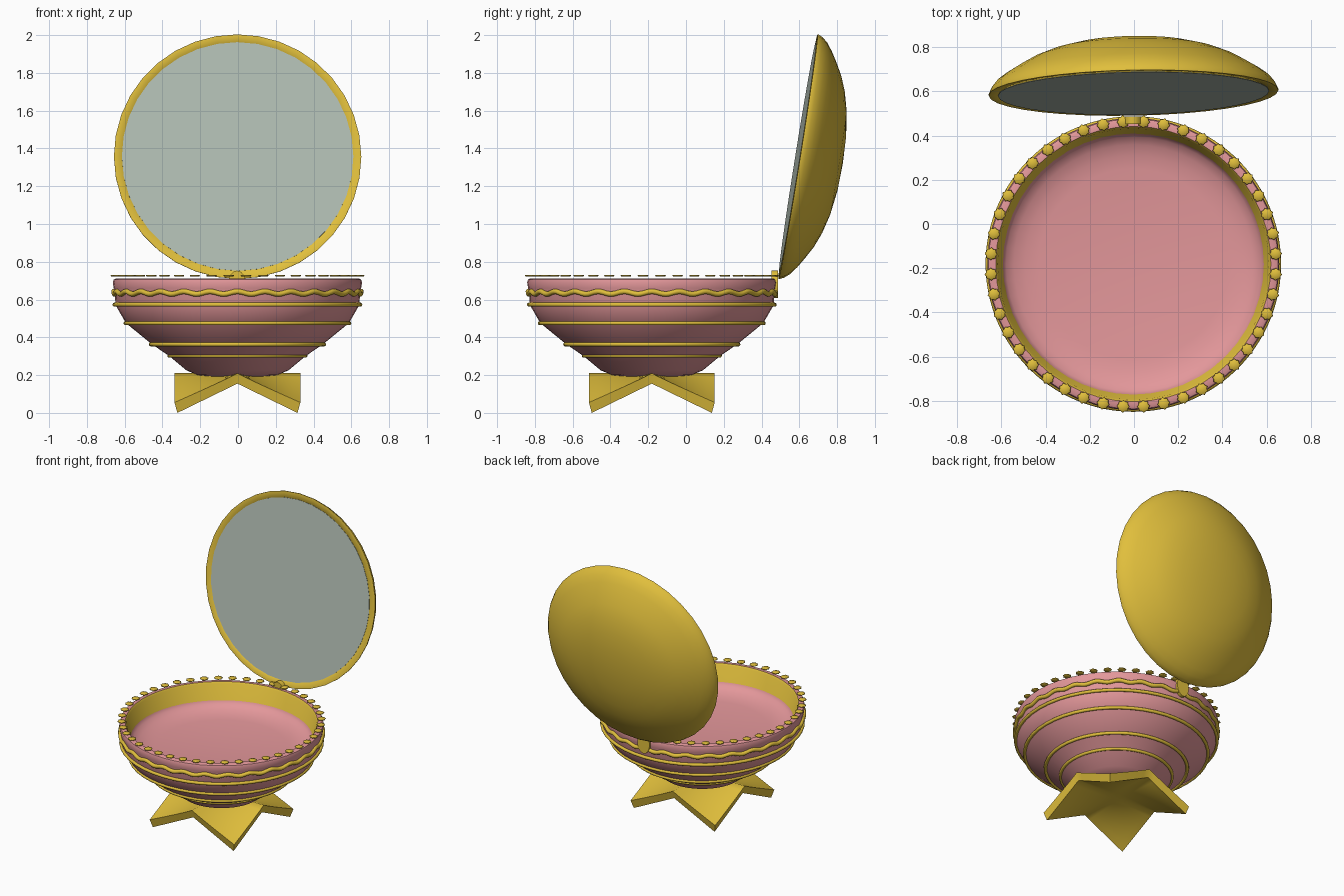
import bpy, bmesh, math
from mathutils import Matrix, Vector

if "Cube" in bpy.data.objects:
    bpy.data.objects.remove(bpy.data.objects["Cube"])

CY = -0.181     # bowl axis in y
TAU = 2 * math.pi


def mat(name, rgb):
    m = bpy.data.materials.new(name)
    m.diffuse_color = (*rgb, 1)
    m.use_nodes = True
    m.node_tree.nodes["Principled BSDF"].inputs["Base Color"].default_value = m.diffuse_color
    return m


GOLD = mat("gold", (0.75, 0.52, 0.045))
PINK = mat("pink", (0.77, 0.31, 0.325))
GREY = mat("mirror_grey", (0.44, 0.51, 0.45))


def finish(name, bm, material, matrix=None, angle=40):
    bmesh.ops.remove_doubles(bm, verts=bm.verts, dist=1e-5)
    bmesh.ops.recalc_face_normals(bm, faces=bm.faces)
    me = bpy.data.meshes.new(name)
    bm.to_mesh(me)
    bm.free()
    ob = bpy.data.objects.new(name, me)
    bpy.context.collection.objects.link(ob)
    me.materials.append(material)
    ob.matrix_world = matrix or Matrix.Translation((-.003, CY, 0))
    bpy.ops.object.select_all(action='DESELECT')
    ob.select_set(True)
    bpy.context.view_layer.objects.active = ob
    bpy.ops.object.shade_smooth_by_angle(angle=math.radians(angle))
    return ob


def lathe(name, profile, material, n=48, closed=False, matrix=None, wave=(0, 0), angle=40):
    """Spin (radius, height) points about z; wave = (count, amplitude) in height."""
    bm = bmesh.new()
    grid = []
    for i in range(n):
        a = TAU * i / n
        dz = wave[1] * math.cos(wave[0] * a)
        grid.append([bm.verts.new((r * math.cos(a), r * math.sin(a), z + dz)) for r, z in profile])
    m = len(profile)
    for i in range(n):
        p, q = grid[i], grid[(i + 1) % n]
        for j in range(m if closed else m - 1):
            k = (j + 1) % m
            bm.faces.new((p[j], q[j], q[k], p[k]))
    bmesh.ops.dissolve_degenerate(bm, dist=1e-6, edges=bm.edges)
    return finish(name, bm, material, matrix, angle)


def hoop(name, R, z, r, n=48, wave=(0, 0)):
    prof = [(R + r * math.cos(TAU * k / 12), z + r * math.sin(TAU * k / 12)) for k in range(12)]
    return lathe(name, prof, GOLD, n, True, None, wave, 80)


# Bowl: outer wall over the rim and down to a shallow inner dish
bowl = lathe("bowl", [
    (0, .19), (.14, .192), (.21, .20), (.27, .225), (.36, .30), (.455, .365), (.59, .475),
    (.645, .57), (.65, .64), (.655, .66), (.66, .69), (.655, .706), (.645, .711), (.622, .711), (.613, .70),
    (.590, .592), (.575, .572), (.54, .552), (.49, .537), (.43, .528), (0, .522)], PINK)
# Gold band on the inner wall
bowl.data.materials.append(GOLD)
for f in bowl.data.polygons:
    c = f.center
    if .592 < c.z < .71 and math.hypot(c.x, c.y) < .625:
        f.material_index = 1

# Hoops around the bowl
for k, (R, z) in enumerate([(.36, .303), (.458, .363), (.592, .475), (.65, .573)]):
    hoop(f"hoop_{k + 1}", R, z, .011)
hoop("wavy_hoop", .654, .636, .014, 28 * 8, (28, .007))

# Ring of small flower beads hovering just over the rim
bm = bmesh.new()
COUNT = 44
for i in range(COUNT):
    a = TAU * (i + .5) / COUNT
    cx, cy = .645 * math.cos(a), .645 * math.sin(a)
    rings = []
    for z, s in ((.723, .9), (.7265, 1), (.730, .9)):
        ring = []
        for k in range(16):
            t = a + TAU * k / 16
            r = s * (.029 if k % 2 == 0 else .024)
            ring.append(bm.verts.new((cx + r * math.cos(t), cy + r * math.sin(t), z)))
        rings.append(ring)
    for p, q in zip(rings, rings[1:]):
        for k in range(16):
            bm.faces.new((p[k], p[(k + 1) % 16], q[(k + 1) % 16], q[k]))
    for ring, z in ((rings[0], .722), (rings[-1], .731)):
        c = bm.verts.new((cx, cy, z))
        for k in range(16):
            bm.faces.new((ring[k], ring[(k + 1) % 16], c))
finish("flower_beads", bm, GOLD, angle=80)

# Foot: square slab draped so that its four corners reach the ground
bm = bmesh.new()
N = 16
layers = []
for drop, half, power in ((0, .333, .95), (.055, .318, 1)):
    layer = []
    for i in range(N + 1):
        row = []
        for j in range(N + 1):
            u, v = 2 * i / N - 1, 2 * j / N - 1
            z = .21 - drop - .155 * abs(u * v) ** power
            row.append(bm.verts.new((u * half, v * half, z)))
        layer.append(row)
    layers.append(layer)
    for i in range(N):
        for j in range(N):
            bm.faces.new((layer[i][j], layer[i + 1][j], layer[i + 1][j + 1], layer[i][j + 1]))
T, B = layers
for i in range(N):
    for e in (0, N):
        bm.faces.new((T[i][e], T[i + 1][e], B[i + 1][e], B[i][e]))
        bm.faces.new((T[e][i], T[e][i + 1], B[e][i + 1], B[e][i]))
finish("foot", bm, GOLD, angle=60)

# Lid: domed back with flat rim, leaning back 9 degrees and turned slightly; local +z is the back
tilt, turn = math.radians(9.07), math.radians(1.1)
LID = (Matrix.Translation((-.002, .593, 1.357)) @ Matrix.Rotation(turn, 4, 'Z')
       @ Matrix.Rotation(-math.pi / 2 - tilt, 4, 'X'))
lathe("lid_shell", [
    (0, .24), (.15, .234), (.28, .216), (.38, .19), (.46, .158), (.53, .119), (.58, .088),
    (.62, .058), (.645, .028), (.655, .006), (.655, 0), (.612, -.001), (.605, .01)],
    GOLD, 36, False, LID, angle=60)
lathe("mirror", [(.613, .006), (.613, -.003), (0, -.003)], GREY, 36, False, LID)

# Hinge: upright oval tab at the back of the bowl
bm = bmesh.new()
bmesh.ops.create_cone(bm, cap_ends=True, segments=24, radius1=1, radius2=1, depth=1)
bmesh.ops.transform(bm, verts=bm.verts, matrix=Matrix.Rotation(math.pi / 2, 4, 'X'))
bmesh.ops.scale(bm, verts=bm.verts, vec=(.048, .034, .073))
finish("hinge", bm, GOLD, Matrix.Translation((-.005, .47, .68)))
